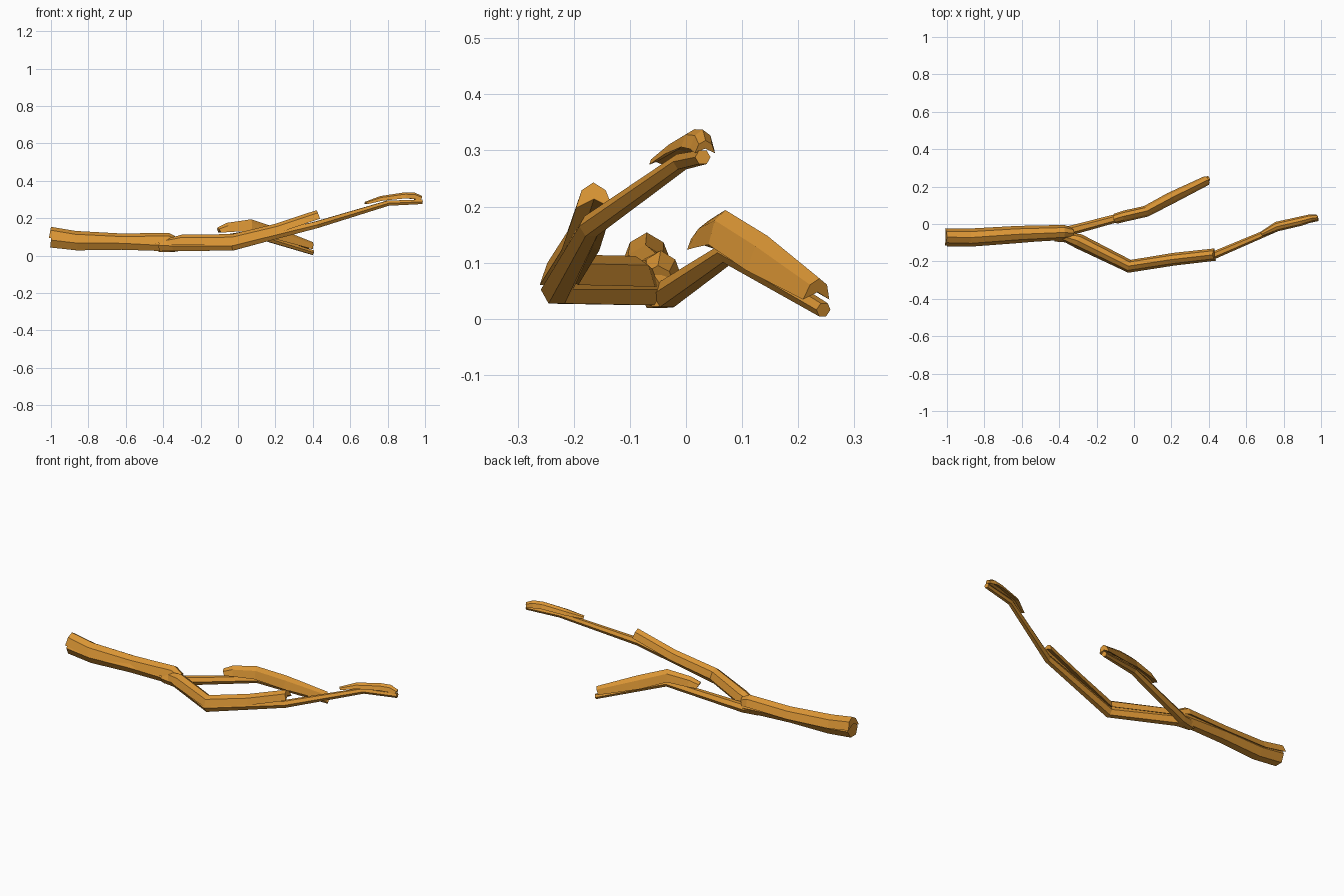
import bpy, math
from mathutils import Vector

cube = bpy.data.objects.get("Cube")
if cube:
    bpy.data.objects.remove(cube, do_unlink=True)

wood = bpy.data.materials.new("golden_brown_wood")
wood.use_nodes = True
wood.diffuse_color = (0.70, 0.30, 0.035, 1)
wood.node_tree.nodes["Principled BSDF"].inputs["Base Color"].default_value = wood.diffuse_color


def frames(points):
    """Tangent, side and up direction at each path point."""
    result = []
    for i in range(len(points)):
        t = (points[min(i + 1, len(points) - 1)] - points[max(i - 1, 0)]).normalized()
        side = Vector((0, 0, 1)).cross(t).normalized()
        result.append((side, t.cross(side)))
    return result


def loft(name, rings):
    """Join equal rings into a closed, flat-shaded body."""
    n = len(rings[0])
    verts = [p for ring in rings for p in ring]
    faces = [tuple(reversed(range(n))), tuple(range(len(verts) - n, len(verts)))]
    for r in range(len(rings) - 1):
        for k in range(n):
            a, b = r * n + k, r * n + (k + 1) % n
            faces.append((a, b, b + n, a + n))
    mesh = bpy.data.meshes.new(name)
    mesh.from_pydata(verts, [], faces)
    mesh.materials.append(wood)
    obj = bpy.data.objects.new(name, mesh)
    bpy.context.collection.objects.link(obj)
    return obj


def limb(name, path, sides=6):
    """Tapering tube; each path entry is x, y, z, radius."""
    points = [Vector(p[:3]) for p in path]
    rings = []
    for p, row, (side, up) in zip(points, path, frames(points)):
        angles = [math.tau * k / sides for k in range(sides)]
        rings.append([p + row[3] * (side * math.cos(a) + up * math.sin(a)) for a in angles])
    return loft(name, rings)


def bark(name, path):
    """Ridged bark slab; each entry is the ridge x, y, z, half width, depth."""
    points = [Vector(p[:3]) for p in path]
    outline = [(1, -1), (0.65, -0.3), (0, 0), (-0.65, -0.3), (-1, -1), (0, -0.65)]
    rings = []
    for p, row, (side, up) in zip(points, path, frames(points)):
        rings.append([p + side * row[3] * u + up * row[4] * v for u, v in reversed(outline)])
    obj = loft(name, rings)
    obj.data.flip_normals()
    return obj


# Thick stem and the two forked branches
limb("main_stem", [(-1, -0.075, 0.083, 0.046), (-0.86, -0.075, 0.067, 0.045),
                   (-0.62, -0.062, 0.066, 0.04), (-0.33, -0.045, 0.05, 0.032)])
limb("long_branch", [(-0.42, -0.06, 0.055, 0.034), (-0.34, -0.07, 0.052, 0.032),
                     (-0.03, -0.23, 0.052, 0.029), (0.42, -0.17, 0.165, 0.021),
                     (0.8, -0.008, 0.28, 0.016), (0.985, 0.03, 0.288, 0.014)])
limb("short_branch", [(-0.42, -0.055, 0.045, 0.03), (-0.34, -0.035, 0.043, 0.026),
                      (0.07, 0.075, 0.118, 0.02), (0.4, 0.245, 0.016, 0.014)])

# Raised bark slabs along the tops
bark("stem_bark", [(-1, -0.07, 0.154, 0.046, 0.06), (-0.87, -0.072, 0.132, 0.048, 0.06),
                   (-0.62, -0.055, 0.118, 0.045, 0.055), (-0.37, -0.045, 0.122, 0.04, 0.055),
                   (-0.32, -0.05, 0.095, 0.03, 0.04)])
bark("long_branch_bark", [(-0.4, -0.06, 0.085, 0.02, 0.025), (-0.3, -0.09, 0.112, 0.04, 0.055),
                          (-0.03, -0.225, 0.115, 0.035, 0.055), (0.2, -0.19, 0.17, 0.034, 0.05),
                          (0.42, -0.165, 0.243, 0.033, 0.048)])
bark("short_branch_bark", [(-0.11, 0.025, 0.15, 0.028, 0.03), (-0.06, 0.04, 0.175, 0.03, 0.05),
                           (0.07, 0.07, 0.194, 0.03, 0.062), (0.21, 0.145, 0.148, 0.032, 0.065),
                           (0.4, 0.238, 0.072, 0.026, 0.04)])
bark("tip_bark", [(0.68, -0.055, 0.288, 0.014, 0.014), (0.76, -0.015, 0.318, 0.026, 0.025),
                  (0.89, 0.015, 0.338, 0.025, 0.032), (0.945, 0.03, 0.337, 0.022, 0.035),
                  (0.985, 0.035, 0.318, 0.018, 0.025)])
